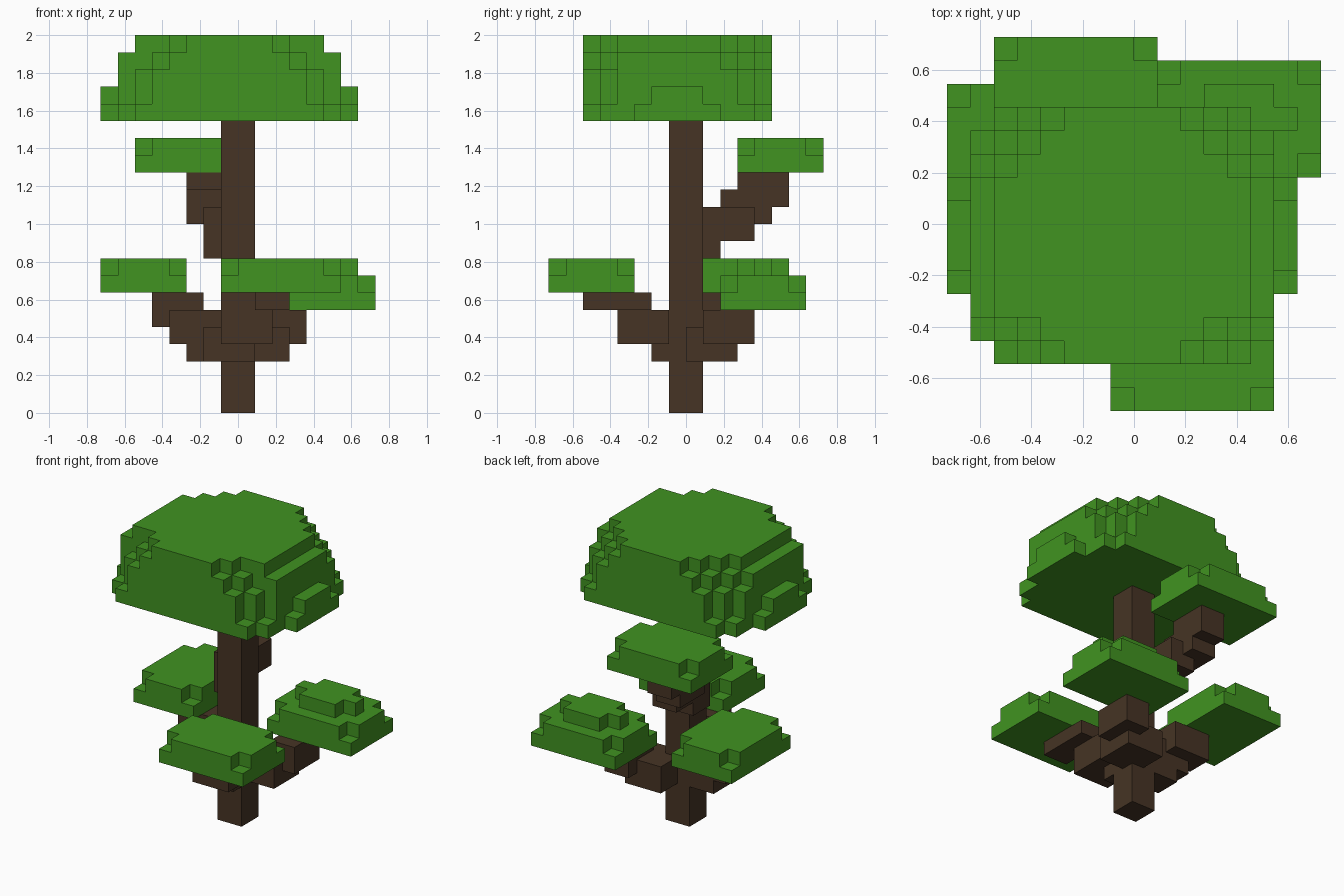
import bpy, bmesh, math
from mathutils import Vector

cube = bpy.data.objects.get("Cube")
if cube:
    bpy.data.objects.remove(cube, do_unlink=True)

U = 1 / 11  # edge length of one block


def material(name, rgb):
    m = bpy.data.materials.new(name)
    m.use_nodes = True
    m.diffuse_color = (*rgb, 1)
    bsdf = m.node_tree.nodes["Principled BSDF"]
    bsdf.inputs["Base Color"].default_value = (*rgb, 1)
    bsdf.inputs["Roughness"].default_value = 0.9
    return m


leaf = material("leaf green", (0.052, 0.292, 0.015))
bark = material("bark brown", (0.061, 0.034, 0.018))


def box(x0, x1, y0, y1, z0, z1):
    """Set of block cells filling a box."""
    return {(x, y, z) for x in range(x0, x1) for y in range(y0, y1) for z in range(z0, z1)}


def plate(x0, x1, y0, y1, z):
    """One layer of blocks with its four corners removed."""
    corners = {(x, y, z) for x in (x0, x1 - 1) for y in (y0, y1 - 1)}
    return box(x0, x1, y0, y1, z, z + 1) - corners


def build(name, cells, mat):
    """Mesh the outer skin of a set of blocks and merge its flat areas."""
    bm = bmesh.new()
    for c in cells:
        for axis in range(3):
            for sign in (-1, 1):
                n = [0, 0, 0]
                n[axis] = sign
                if tuple(a + b for a, b in zip(c, n)) in cells:
                    continue
                normal = Vector(n)
                u = Vector([float(i == (axis + 1) % 3) for i in range(3)])
                v = normal.cross(u)
                mid = Vector(c) + Vector((0.5, 0.5, 0.5)) + normal / 2
                quad = [mid + (u * a + v * b) / 2 for a, b in ((-1, -1), (1, -1), (1, 1), (-1, 1))]
                bm.faces.new([bm.verts.new(p * U) for p in quad])
    bmesh.ops.remove_doubles(bm, verts=bm.verts, dist=1e-4)
    bmesh.ops.dissolve_limit(bm, angle_limit=math.radians(1), verts=bm.verts, edges=bm.edges)
    me = bpy.data.meshes.new(name)
    bm.to_mesh(me)
    bm.free()
    me.materials.append(mat)
    bpy.context.collection.objects.link(bpy.data.objects.new(name, me))


# Trunk
build("trunk", box(-1, 1, -1, 1, 0, 17), bark)

# Branches, each a chain of stepped boxes
branches = {
    "front_branch": [(-2, 1, -2, 0, 3, 5), (-1, 2, -4, -1, 4, 6),
                     (-1, 1, -4, -2, 6, 7), (1, 3, -6, -2, 6, 7)],
    "left_branch": [(0, 3, 0, 3, 3, 5), (2, 4, 1, 4, 4, 6)],
    "right_branch": [(-3, -1, -1, 1, 3, 6), (-4, -2, -1, 1, 4, 6), (-5, -2, 0, 2, 5, 7)],
    "back_branch": [(-2, 0, 0, 2, 9, 12), (-2, 0, 1, 4, 10, 12),
                    (-3, -1, 2, 5, 11, 13), (-3, -1, 3, 6, 12, 14)],
}
for name, boxes in branches.items():
    build(name, set().union(*(box(*b) for b in boxes)), bark)

# Leaf clusters: a full layer under one with clipped corners
clusters = {
    "front_leaves": (-1, 6, -8, -3, 7),
    "left_leaves": (1, 8, 2, 7, 6),
    "right_leaves": (-8, -3, -1, 6, 7),
    "back_leaves": (-6, 1, 3, 8, 14),
}
for name, (x0, x1, y0, y1, z) in clusters.items():
    cells = box(x0, x1, y0, y1, z, z + 1) | plate(x0, x1, y0, y1, z + 1)
    if name == "left_leaves":  # small extra tier
        cells |= plate(x0 + 1, x1 - 1, y0 + 1, y1 - 1, z + 2)
    build(name, cells, leaf)

# Crown: half width of every row, listed from the bottom layer up
rows = {-6: (6, 5, 5, 4, 3), -5: (7, 6, 6, 5, 4), -4: (7, 7, 7, 7, 6),
        -3: (8, 7, 7, 7, 6), -2: (8, 8, 7, 7, 6), -1: (8, 8, 7, 7, 6),
        0: (8, 8, 7, 7, 6), 1: (8, 7, 7, 7, 6), 2: (7, 7, 7, 6, 5),
        3: (7, 6, 6, 5, 4), 4: (6, 5, 5, 4, 3)}
crown = set()
for y, widths in rows.items():
    for i, w in enumerate(widths):
        crown |= box(-w, w - 1, y, y + 1, 17 + i, 18 + i)
build("crown", crown, leaf)
